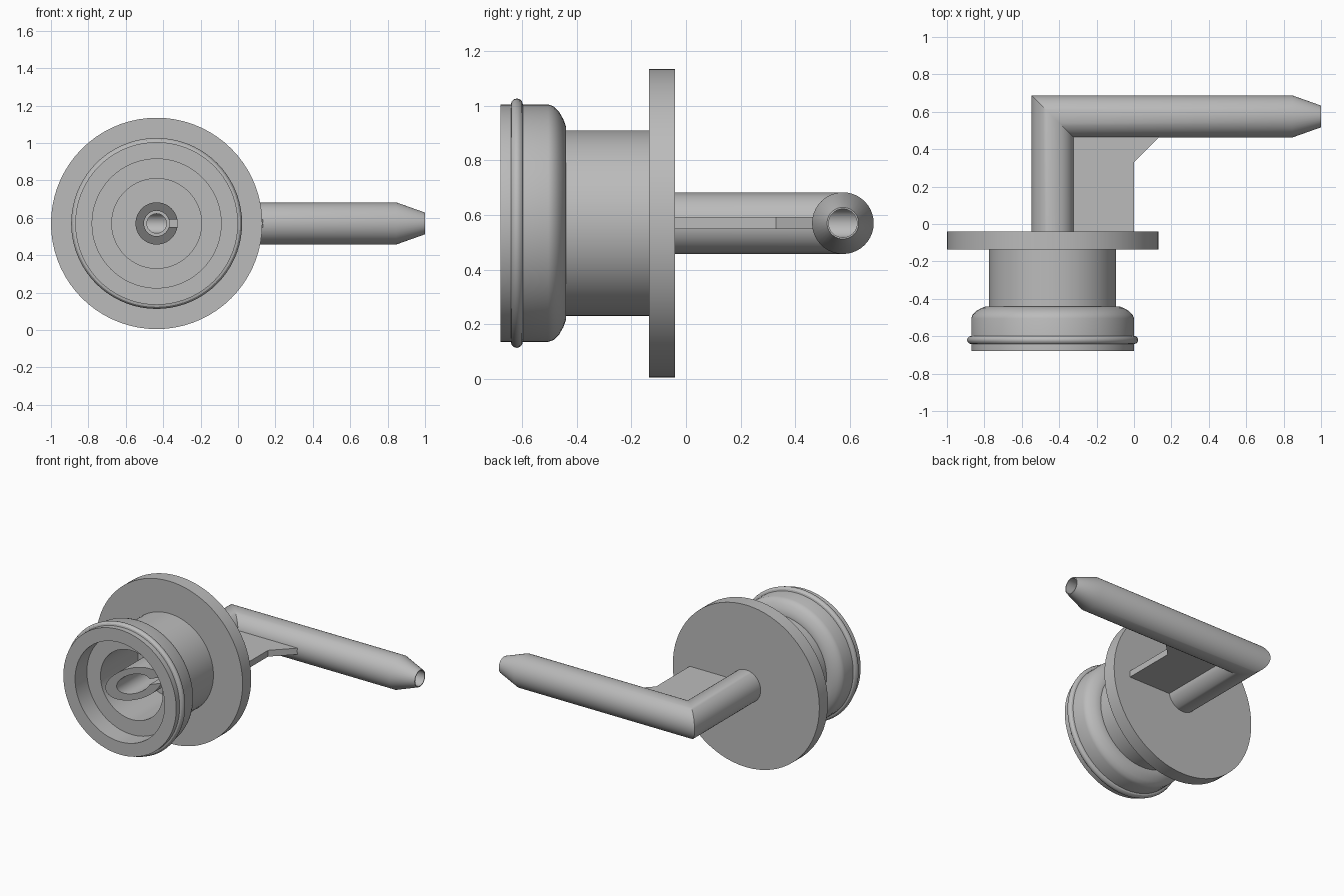
import bpy, bmesh, math
from mathutils import Matrix

if "Cube" in bpy.data.objects:
    bpy.data.objects.remove(bpy.data.objects["Cube"], do_unlink=True)

AX, AZ = -0.435, 0.57      # main axis, running along y
PIPE_Y = 0.575             # centre line of the side pipe
R = 0.113                  # pipe radius

grey = bpy.data.materials.new("plain grey")
grey.use_nodes = True
grey.diffuse_color = (0.5, 0.5, 0.5, 1)
grey.node_tree.nodes["Principled BSDF"].inputs["Base Color"].default_value = (0.5, 0.5, 0.5, 1)


def finish(name, bm, smooth=True):
    bmesh.ops.recalc_face_normals(bm, faces=bm.faces)
    mesh = bpy.data.meshes.new(name)
    bm.to_mesh(mesh)
    bm.free()
    mesh.materials.append(grey)
    ob = bpy.data.objects.new(name, mesh)
    bpy.context.collection.objects.link(ob)
    bpy.ops.object.select_all(action="DESELECT")
    ob.select_set(True)
    bpy.context.view_layer.objects.active = ob
    if smooth:
        bpy.ops.object.shade_smooth_by_angle(angle=math.radians(30))
    return ob


def closed_loft(name, sections, segments):
    """Join circular sections (radius, point function) into a closed tube."""
    bm = bmesh.new()
    rings = []
    for r, place in sections:
        angles = [2 * math.pi * i / segments for i in range(segments)]
        rings.append([bm.verts.new(place(r * math.cos(a), r * math.sin(a))) for a in angles])
    for a, b in zip(rings, rings[1:] + rings[:1]):
        for i in range(segments):
            j = (i + 1) % segments
            bm.faces.new((a[i], a[j], b[j], b[i]))
    return finish(name, bm)


def across_y(y, slope=0):
    return lambda u, v: (AX + u, y + slope * u, AZ + v)


def across_x(x):
    return lambda u, v: (x, PIPE_Y - u, AZ + v)


def box(name, low, high):
    bm = bmesh.new()
    size = [h - l for l, h in zip(low, high)]
    mid = [(h + l) / 2 for l, h in zip(low, high)]
    bmesh.ops.create_cube(bm, size=1, matrix=Matrix.Translation(mid) @ Matrix.Diagonal((*size, 1)))
    return finish(name, bm, False)


# Stepped socket with rounded shoulder, neck and flange
profile = [(0.1, -0.14), (0.24, -0.14), (0.24, -0.55), (0.345, -0.55), (0.345, -0.68),
           (0.435, -0.68), (0.435, -0.505), (0.428, -0.485), (0.408, -0.465),
           (0.382, -0.45), (0.355, -0.44), (0.34, -0.44), (0.34, -0.135),
           (0.565, -0.135), (0.565, -0.04), (0.1, -0.04)]
closed_loft("socket_and_flange", [(r, across_y(y)) for r, y in profile], 72)

# Sealing ring around the socket
bead = [2 * math.pi * i / 12 for i in range(12)]
closed_loft("sealing_ring",
            [(0.435 + 0.022 * math.cos(a), across_y(-0.62 + 0.022 * math.sin(a))) for a in bead], 72)

# Hollow mitred pipe: slanted spike inside the socket, tapered outlet at the far end
slant = across_y(-0.53, 1.3)
mitre = across_y(PIPE_Y, -1)
pipe = closed_loft("elbow_pipe", [
    (R, slant), (R, mitre), (R, across_x(0.845)), (0.058, across_x(1.0)),
    (0.052, across_x(1.0)), (0.052, mitre), (0.052, across_y(-0.2)),
    (0.068, across_y(-0.2)), (0.068, slant)], 40)

# Slot in the side of the spike
cutter = box("slot_cutter", (-0.385, -0.6, 0.55), (-0.25, -0.25, 0.59))
cutter.hide_render = True
cut = pipe.modifiers.new("slot", "BOOLEAN")
cut.operation = "DIFFERENCE"
cut.solver = "EXACT"
cut.object = cutter
bpy.context.view_layer.objects.active = pipe
bpy.ops.object.modifier_apply(modifier="slot")
bpy.data.objects.remove(cutter, do_unlink=True)

# Flat web bracing the elbow
bm = bmesh.new()
outline = [(-0.34, -0.05), (0, -0.05), (0, 0.33), (0.14, 0.47), (-0.34, 0.47)]
face = bm.faces.new([bm.verts.new((x, y, AZ - 0.022)) for x, y in outline])
top = bmesh.ops.extrude_face_region(bm, geom=[face])["geom"]
bmesh.ops.translate(bm, vec=(0, 0, 0.044), verts=[v for v in top if isinstance(v, bmesh.types.BMVert)])
finish("elbow_web", bm, False)
